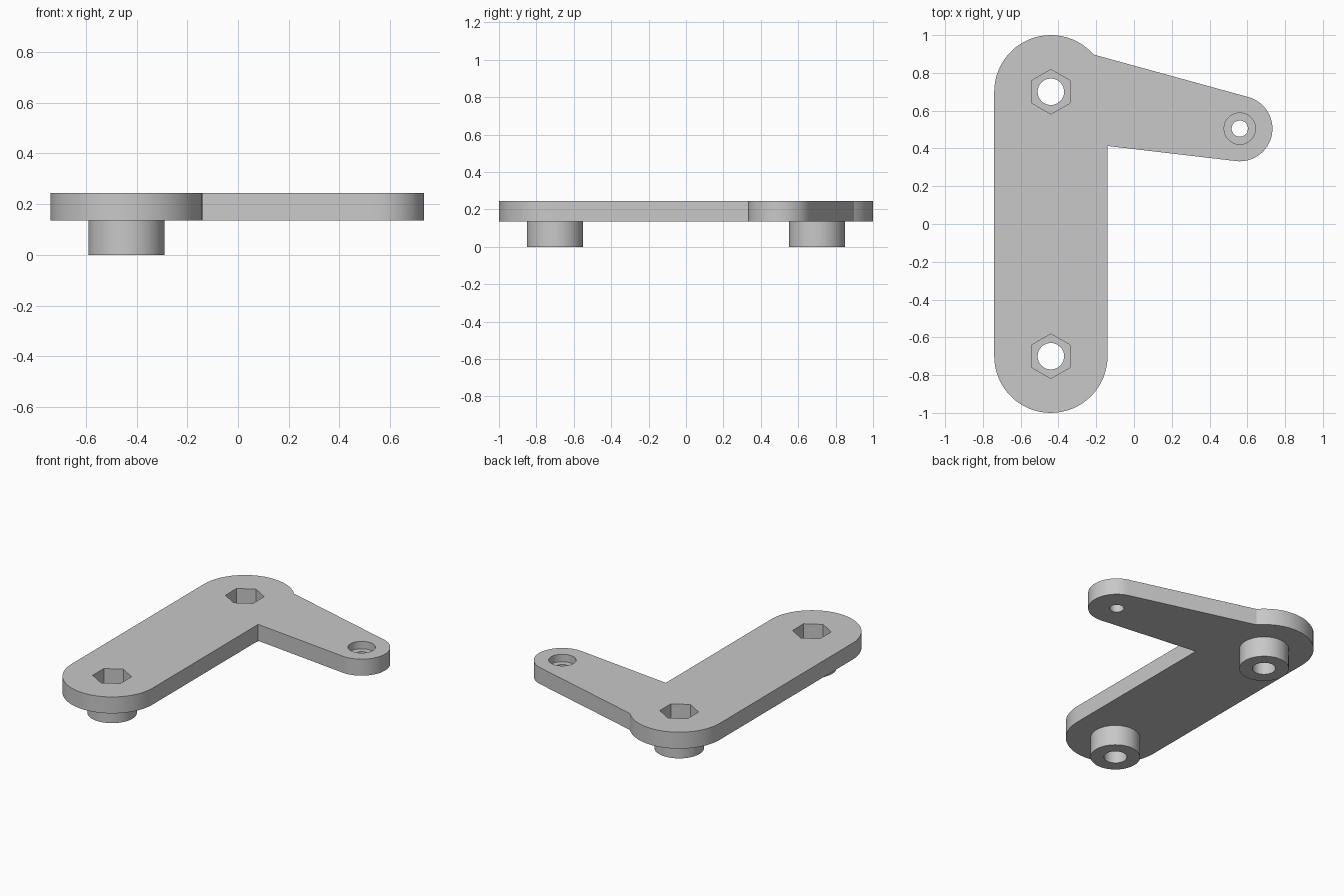
import bpy
import bmesh
from math import pi, cos, sin, asin, atan2, radians

if "Cube" in bpy.data.objects:
    bpy.data.objects.remove(bpy.data.objects["Cube"], do_unlink=True)

BOTTOM, TOP = 0.135, 0.245           # plate underside and top
ENDS = [(-0.44, 0.70), (-0.44, -0.70)]
TIP = (0.56, 0.505)

grey = bpy.data.materials.new("grey plastic")
grey.use_nodes = True
grey.diffuse_color = (0.58, 0.58, 0.58, 1)
grey.node_tree.nodes["Principled BSDF"].inputs["Base Color"].default_value = (0.58, 0.58, 0.58, 1)


def arc(centre, radius, start, end, steps):
    """Points along an arc, both ends included."""
    angles = [start + (end - start) * i / steps for i in range(steps + 1)]
    return [(centre[0] + radius * cos(a), centre[1] + radius * sin(a)) for a in angles]


def circle(centre, radius, sides=64):
    return arc(centre, radius, pi / 2, pi / 2 + 2 * pi, sides)[:-1]


def tapered_link(a, ra, b, rb):
    """Outline wrapped around two circles."""
    dx, dy = b[0] - a[0], b[1] - a[1]
    heading = atan2(dy, dx)
    side = pi / 2 - asin((ra - rb) / (dx * dx + dy * dy) ** 0.5)
    return (arc(b, rb, heading - side, heading + side, 32)
            + arc(a, ra, heading + side, heading + 2 * pi - side, 32))


def prism(name, outline, z0, z1):
    bm = bmesh.new()
    base = bm.faces.new([bm.verts.new((x, y, z0)) for x, y in outline])
    top = bmesh.ops.extrude_face_region(bm, geom=[base])["geom"]
    verts = [v for v in top if isinstance(v, bmesh.types.BMVert)]
    bmesh.ops.translate(bm, verts=verts, vec=(0, 0, z1 - z0))
    bmesh.ops.recalc_face_normals(bm, faces=bm.faces)
    mesh = bpy.data.meshes.new(name)
    bm.to_mesh(mesh)
    bm.free()
    mesh.materials.append(grey)
    obj = bpy.data.objects.new(name, mesh)
    bpy.context.collection.objects.link(obj)
    return obj


def combine(body, other, operation):
    """Apply a boolean and remove the helper."""
    mod = body.modifiers.new(operation, "BOOLEAN")
    mod.object, mod.operation, mod.solver = other, operation, "EXACT"
    bpy.context.view_layer.objects.active = body
    bpy.ops.object.modifier_apply(modifier=mod.name)
    bpy.data.objects.remove(other, do_unlink=True)


# Long plate with the tapered side arm
bracket = prism("bracket", tapered_link(ENDS[0], 0.30, ENDS[1], 0.30), BOTTOM, TOP)
combine(bracket, prism("side_arm", tapered_link(ENDS[0], 0.25, TIP, 0.173), BOTTOM, TOP), "UNION")

# Round spacers under both ends
for end in ENDS:
    combine(bracket, prism("spacer", circle(end, 0.15), 0, 0.18), "UNION")

# Nut pockets and bolt holes
for end in ENDS:
    combine(bracket, prism("nut_pocket", circle(end, 0.118, 6), 0.137, 0.4), "DIFFERENCE")
    combine(bracket, prism("bolt_hole", circle(end, 0.07, 48), -0.1, 0.4), "DIFFERENCE")

# Counterbored hole in the arm tip
combine(bracket, prism("counterbore", circle(TIP, 0.083, 48), 0.195, 0.4), "DIFFERENCE")
combine(bracket, prism("screw_hole", circle(TIP, 0.043, 48), -0.1, 0.4), "DIFFERENCE")

bpy.ops.object.select_all(action="DESELECT")
bracket.select_set(True)
bpy.context.view_layer.objects.active = bracket
bpy.ops.object.shade_smooth_by_angle(angle=radians(30))
